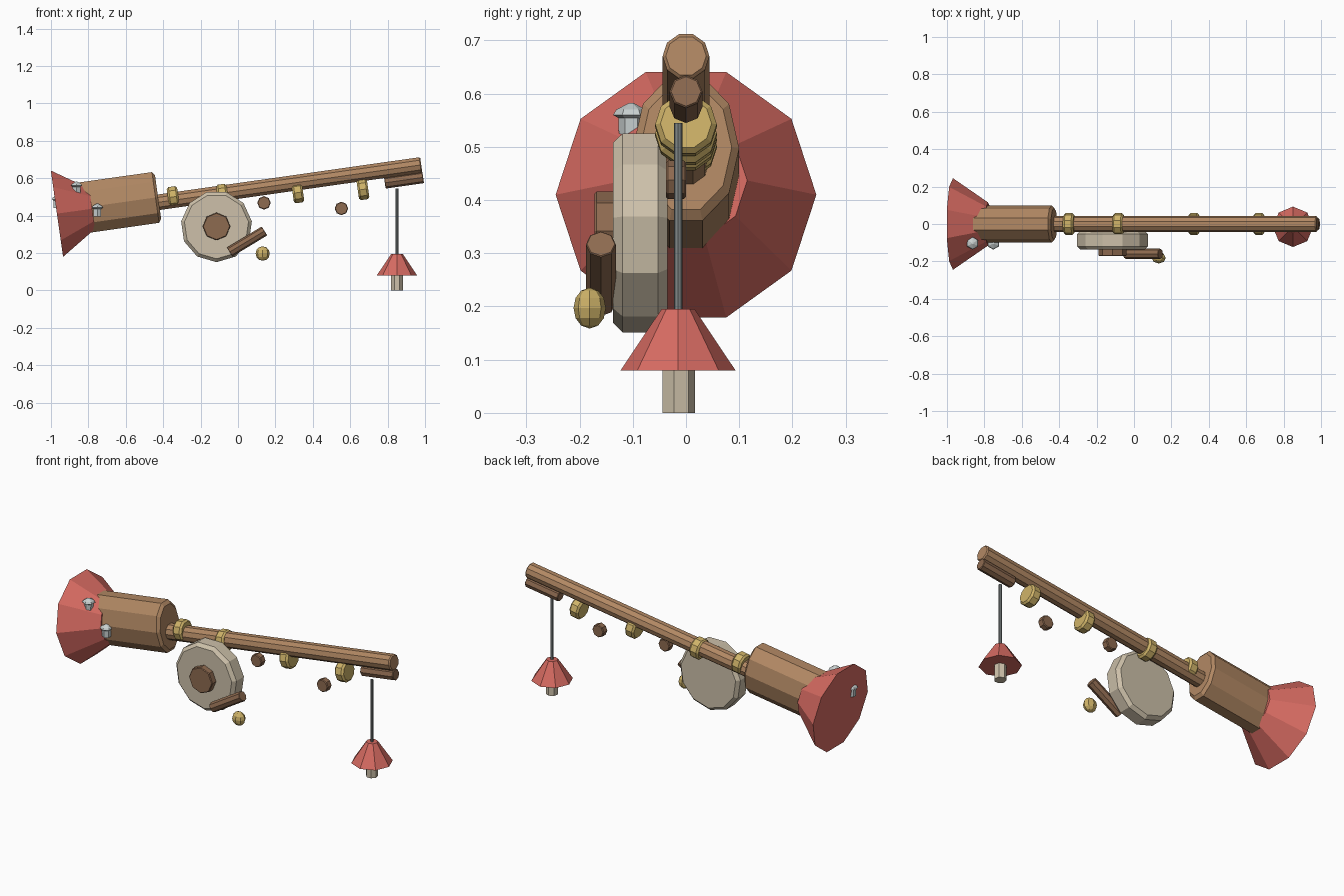
import bpy, bmesh, math
from mathutils import Vector

if "Cube" in bpy.data.objects:
    bpy.data.objects.remove(bpy.data.objects["Cube"], do_unlink=True)


def material(name, rgb):
    m = bpy.data.materials.new(name)
    m.use_nodes = True
    m.diffuse_color = (*rgb, 1)
    m.node_tree.nodes["Principled BSDF"].inputs["Base Color"].default_value = (*rgb, 1)
    return m


red = material("coral red", (0.67, 0.145, 0.12))
wood = material("light wood", (0.44, 0.245, 0.125))
dark = material("dark wood", (0.27, 0.145, 0.08))
beige = material("beige", (0.61, 0.53, 0.40))
gold = material("brass", (0.62, 0.45, 0.14))
silver = material("silver", (0.58, 0.63, 0.63))
grey = material("line grey", (0.22, 0.245, 0.245))

TILT = math.radians(8.1)
ROD = Vector((math.cos(TILT), 0, math.sin(TILT)))
UP, FRONT = Vector((0, 0, 1)), Vector((0, -1, 0))
SIDE = Vector((0, 1, 0))


def turned(name, mat, origin, axis, side, stations, n=10, squash=1.0):
    """Faceted solid from (distance, radius) stations along an axis."""
    axis, side, origin = Vector(axis).normalized(), Vector(side), Vector(origin)
    other = axis.cross(side) * squash
    bm = bmesh.new()
    rings = []
    for d, r in stations:
        ring = []
        for i in range(n):
            a = math.tau * i / n
            ring.append(bm.verts.new(origin + axis * d + r * (side * math.cos(a) + other * math.sin(a))))
        rings.append(ring)
    for lo, hi in zip(rings, rings[1:]):
        for i in range(n):
            j = (i + 1) % n
            bm.faces.new((lo[i], lo[j], hi[j], hi[i]))
    bm.faces.new(rings[0])
    bm.faces.new(rings[-1])
    bmesh.ops.recalc_face_normals(bm, faces=bm.faces[:])
    mesh = bpy.data.meshes.new(name)
    bm.to_mesh(mesh)
    bm.free()
    mesh.materials.append(mat)
    ob = bpy.data.objects.new(name, mesh)
    bpy.context.collection.objects.link(ob)
    return ob


def barrel(length, r, bevel):
    """Stations for a cylinder with bevelled ends."""
    return [(0, r - bevel), (bevel, r), (length - bevel, r), (length, r - bevel)]


# Grip, flared butt and main rod
turned("grip", wood, (-0.855, 0, 0.438), ROD, SIDE, barrel(0.432, 0.1, 0.014), 10, 1.44)
turned("flared_butt", red, (-0.968, 0, 0.41), ROD, SIDE, [(0, 0.245), (0.19, 0.115)])
turned("rod", wood, (-0.44, 0, 0.469), ROD, SIDE, barrel(1.434, 0.044, 0.006))
turned("rod_tip", dark, (0.785, 0, 0.575), ROD, SIDE, barrel(0.207, 0.031, 0.003), 8)

# Guide rings along the rod
for i, (x, z) in enumerate([(-0.347, 0.5), (-0.083, 0.513), (0.32, 0.523), (0.668, 0.54)]):
    centre = Vector((x, 0, z)) - ROD * 0.028
    turned(f"guide_ring_{i + 1}", gold, centre, ROD, SIDE, barrel(0.056, 0.058, 0.01))

# Reel, hub, crank and knob
turned("reel", beige, (-0.115, -0.035, 0.342), FRONT, -UP, barrel(0.102, 0.191, 0.018), 11)
turned("reel_hub", dark, (-0.115, -0.13, 0.342), FRONT, UP, barrel(0.042, 0.074, 0.004), 8)
turned("crank", dark, (-0.045, -0.16, 0.205), (0.187, 0, 0.113), SIDE, barrel(0.218, 0.028, 0.002), 8)
knob = [(0.038 * -math.cos(a), 0.036 * math.sin(a) + 0.002)
        for a in (math.pi * k / 6 for k in range(7))]
turned("crank_knob", gold, (0.132, -0.181, 0.197), UP, Vector((1, 0, 0)), knob, 8, 0.8)

# Loose round buttons below the rod
for i, (x, z) in enumerate([(0.139, 0.468), (0.553, 0.438)]):
    turned(f"button_{i + 1}", dark, (x, 0, z), FRONT, UP, barrel(0.038, 0.036, 0.004), 8)

# Mushroom-headed bolts around the butt
bolt = [(-0.034, 0.023), (0.006, 0.024), (0.012, 0.034), (0.022, 0.028), (0.034, 0.005)]
for i, (x, z) in enumerate([(-0.863, 0.548), (-0.752, 0.43), (-0.966, 0.475)]):
    turned(f"bolt_{i + 1}", silver, (x, -0.103, z), UP, SIDE, bolt, 6)

# Line with the hanging float
turned("line", grey, (0.85, -0.015, 0.19), UP, SIDE, [(0, 0.008), (0.355, 0.008)], 8)
turned("float_skirt", red, (0.85, -0.015, 0.08), UP, SIDE, [(0, 0.108), (0.115, 0.031)], 8)
turned("float_stem", beige, (0.85, -0.015, 0), UP, SIDE, [(0, 0.032), (0.085, 0.032)], 7)
